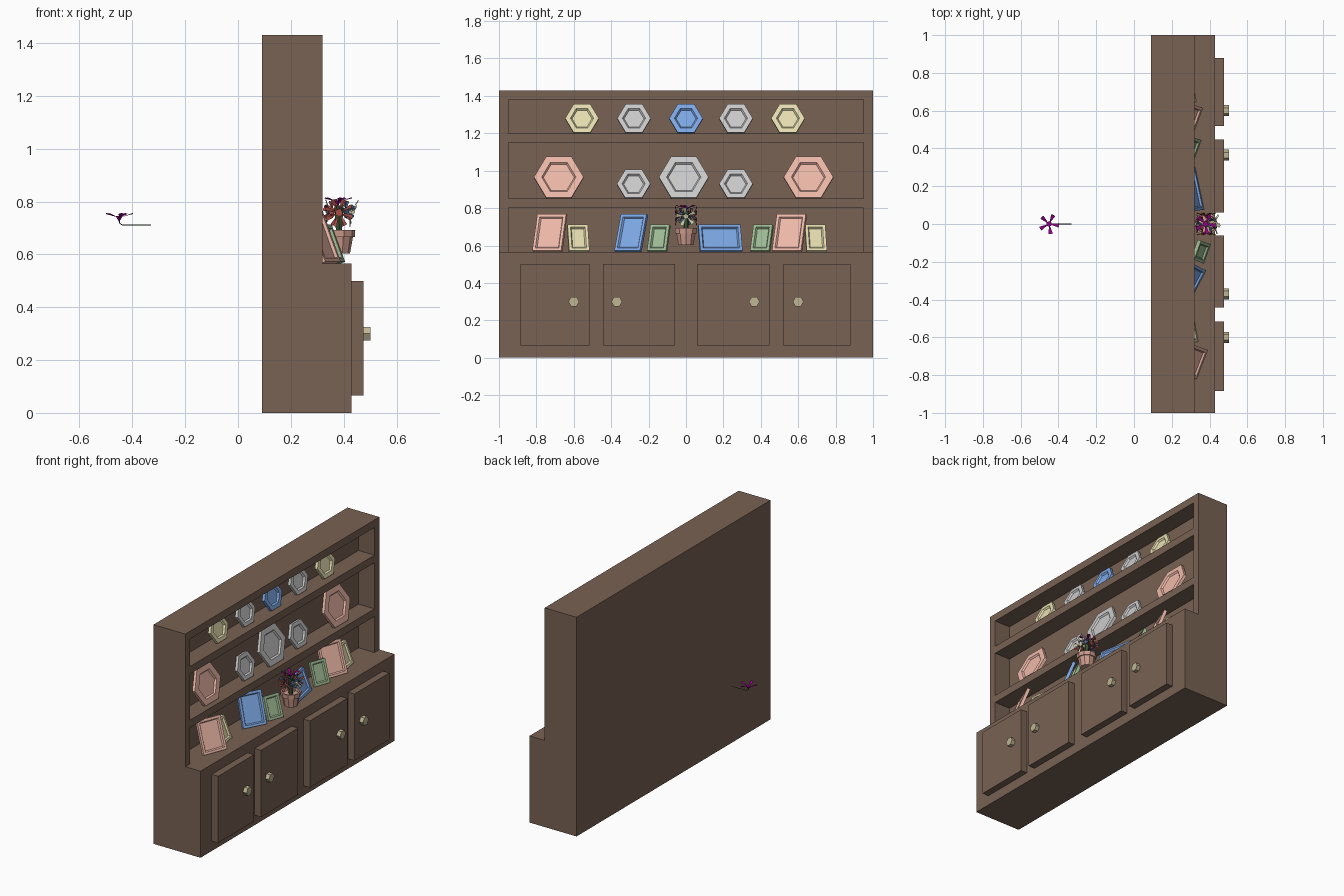
import bpy, bmesh, math
from mathutils import Matrix, Vector

if "Cube" in bpy.data.objects:
    bpy.data.objects.remove(bpy.data.objects["Cube"])

mats = {}


def paint(ob, rgb):
    if rgb is None:
        return ob
    if rgb not in mats:
        m = bpy.data.materials.new("paint_%d" % len(mats))
        m.diffuse_color = [(c / 255) ** 2.2 for c in rgb] + [1]
        m.use_nodes = True
        m.node_tree.nodes["Principled BSDF"].inputs["Base Color"].default_value = m.diffuse_color
        mats[rgb] = m
    ob.data.materials.append(mats[rgb])
    return ob


def finish(name, bm, rgb=None, matrix=None):
    if matrix:
        bm.transform(matrix)
    bmesh.ops.recalc_face_normals(bm, faces=bm.faces)
    me = bpy.data.meshes.new(name)
    bm.to_mesh(me)
    bm.free()
    ob = bpy.data.objects.new(name, me)
    bpy.context.collection.objects.link(ob)
    return paint(ob, rgb)


def prism(bm, ring, offset):
    """Extrude a closed ring of points; returns the far cap."""
    off = Vector(offset)
    a = [bm.verts.new(p) for p in ring]
    b = [bm.verts.new(Vector(p) + off) for p in ring]
    n = len(a)
    bm.faces.new(a[::-1])
    for i in range(n):
        bm.faces.new((a[i], a[(i + 1) % n], b[(i + 1) % n], b[i]))
    return bm.faces.new(b)


def box(name, x, y, z, rgb=None):
    bm = bmesh.new()
    ring = [(x[0], y[0], z[0]), (x[0], y[1], z[0]), (x[0], y[1], z[1]), (x[0], y[0], z[1])]
    prism(bm, ring, (x[1] - x[0], 0, 0))
    return finish(name, bm, rgb)


def leaning_tray(name, outline, thick, border, rgb, loc, tilt, yaw=0):
    """Slab facing +x with a bevelled recess, leaning back on its lower edge."""
    bm = bmesh.new()
    front = prism(bm, [(-thick, y, z) for y, z in outline], (thick, 0, 0))
    bmesh.ops.recalc_face_normals(bm, faces=bm.faces)
    bmesh.ops.inset_region(bm, faces=[front], thickness=border)
    bmesh.ops.inset_region(bm, faces=[front], thickness=0.009, depth=-0.01)
    tilt = math.radians(tilt)
    x, y, z = loc
    m = (Matrix.Translation((x, y, z + thick * math.sin(tilt)))
         @ Matrix.Rotation(math.radians(yaw), 4, 'Z') @ Matrix.Rotation(-tilt, 4, 'Y'))
    return finish(name, bm, rgb, m)


def hexagon(r, lift=0):
    return [(r * math.cos(i * math.pi / 3), r * math.sin(i * math.pi / 3) + lift) for i in range(6)]


WOOD, DARK_TAN = (120, 98, 84), (190, 180, 145)
SALMON, BLUE = (238, 184, 168), (125, 168, 230)
YELLOW, GREEN = (230, 222, 176), (156, 184, 146)
PURPLE, RED, CREAM, NAVY, LEAF = (140, 10, 130), (165, 78, 72), (225, 220, 180), (75, 95, 125), (60, 85, 55)

# Cabinet carcass: stepped side profile, with three shelf niches cut out
bm = bmesh.new()
prof = [(0.09, 0), (0.43, 0), (0.43, 0.565), (0.32, 0.565), (0.32, 1.43), (0.09, 1.43)]
prism(bm, [(x, -1, z) for x, z in prof], (0, 2, 0))
cabinet = finish("cabinet", bm, WOOD)
for z in ((0.565, 0.80), (0.85, 1.15), (1.20, 1.38)):
    cutter = box("niche_cutter", (0.205, 0.36), (-0.95, 0.95), z)
    mod = cabinet.modifiers.new("niche", 'BOOLEAN')
    mod.operation, mod.solver, mod.object = 'DIFFERENCE', 'EXACT', cutter
    bpy.context.view_layer.objects.active = cabinet
    bpy.ops.object.modifier_apply(modifier=mod.name)
    bpy.data.objects.remove(cutter)

# Doors and hexagonal knobs
for y0, y1, knob in ((-0.885, -0.515, -0.60), (-0.443, -0.06, -0.37), (0.06, 0.447, 0.365), (0.52, 0.88, 0.60)):
    box("door", (0.43, 0.476), (y0, y1), (0.065, 0.50), WOOD)
    bm = bmesh.new()
    prism(bm, [(0.476, knob + y, z) for y, z in hexagon(0.029, 0.30)], (0.026, 0, 0))
    finish("knob", bm, DARK_TAN)

# Hexagonal plates on the upper two shelves
for y, z, r, rgb in ((-0.556, 1.2, 0.09, YELLOW), (-0.278, 1.2, 0.09, None), (0, 1.2, 0.09, BLUE),
                     (0.267, 1.2, 0.09, None), (0.545, 1.2, 0.09, YELLOW),
                     (-0.68, 0.85, 0.133, SALMON), (-0.28, 0.85, 0.09, None), (-0.012, 0.85, 0.133, None),
                     (0.267, 0.85, 0.09, None), (0.655, 0.85, 0.133, SALMON)):
    leaning_tray("plate", hexagon(r, r * 0.866), 0.02, 0.31 * r, rgb,
                 (0.25 + 0.3 * r, y, z), 16)

# Picture frames leaning on the lowest shelf
for x, y, w, h, yaw, rgb in ((0.36, -0.745, 0.165, 0.21, -21, SALMON), (0.33, -0.57, 0.11, 0.15, 10, YELLOW),
                             (0.345, -0.315, 0.155, 0.21, -28, BLUE), (0.387, -0.158, 0.108, 0.15, -20, GREEN),
                             (0.347, 0.19, 0.23, 0.15, 12, BLUE), (0.337, 0.393, 0.108, 0.15, -20, GREEN),
                             (0.335, 0.537, 0.165, 0.21, -20, SALMON), (0.32, 0.70, 0.11, 0.15, 10, YELLOW)):
    outline = [(-w / 2, 0), (w / 2, 0), (w / 2, h), (-w / 2, h)]
    leaning_tray("picture_frame", outline, 0.02, 0.022, rgb, (x, y, 0.565), 21, yaw)

# Flower pot with rim and hollow top
bm = bmesh.new()
rings = []
for r, z in ((0.042, 0.603), (0.053, 0.665), (0.06, 0.665), (0.062, 0.693), (0.053, 0.693), (0.05, 0.675)):
    rings.append([bm.verts.new((0.382 + r * math.cos(i * math.pi / 5), r * math.sin(i * math.pi / 5), z))
                  for i in range(10)])
for a, b in zip(rings, rings[1:]):
    for i in range(10):
        j = (i + 1) % 10
        bm.faces.new((a[i], a[j], b[j], b[i]))
bm.faces.new(rings[0][::-1])
bm.faces.new(rings[-1])
finish("flower_pot", bm, (205, 155, 140))


def flower(name, loc, facing, rgb, r=0.053, n=5, turn=28):
    """Petals fanning out from a small cone, facing along the given direction."""
    bm = bmesh.new()
    for k in range(n):
        a = math.radians(turn) + k * math.tau / n
        spread = 1.1 / n
        pts = [(0.0, 0, -0.016), (r, -spread, -0.002), (r * 1.02, 0, 0.002), (r, spread, -0.002)]
        bm.faces.new([bm.verts.new((q * math.cos(a + d), q * math.sin(a + d), z)) for q, d, z in pts])
    bmesh.ops.create_cone(bm, cap_ends=True, segments=6, radius1=0.002, radius2=0.015, depth=0.02,
                          matrix=Matrix.Translation((0, 0, -0.02)))
    rot = Vector(facing).to_track_quat('Z', 'Y').to_matrix().to_4x4()
    return finish(name, bm, rgb, Matrix.Translation(loc) @ rot)


# Bouquet: flowers facing outwards around a centre
c = Vector((0.382, 0, 0.758))
flower("top_flower", (0.378, 0, 0.814), (0, 0, 1), PURPLE)
flower("side_flower", c + Vector((0.057, 0, -0.005)), (1, 0, -0.33), CREAM)
flower("side_flower", c + Vector((-0.05, 0, 0)), (-1, 0, 0), NAVY, 0.05)
for s in (-1, 1):
    flower("side_flower", c + Vector((0, s * 0.058, 0)), (0, s, 0), RED, n=8)
    for sx, rgb in ((-1, RED), (1, NAVY)):
        d = Vector((sx, s, 0.25)).normalized()
        flower("corner_flower", c + d * 0.05, d, rgb, 0.035)
bm = bmesh.new()
bmesh.ops.create_cone(bm, cap_ends=True, segments=6, radius1=0.012, radius2=0.02, depth=0.11,
                      matrix=Matrix.Translation((0.382, 0, 0.73)))
finish("stems", bm, LEAF)

# Loose flower behind the cabinet with a bent thin stem
flower("loose_flower", (-0.45, 0, 0.755), (0, 0, 1), PURPLE)
cu = bpy.data.curves.new("loose_stem", 'CURVE')
cu.dimensions, cu.bevel_depth, cu.bevel_resolution = '3D', 0.0018, 0
sp = cu.splines.new('POLY')
path = [(-0.45, 0, 0.728), (-0.447, 0, 0.717), (-0.437, 0, 0.711), (-0.33, 0, 0.711)]
sp.points.add(len(path) - 1)
for p, co in zip(sp.points, path):
    p.co = (*co, 1)
stem = bpy.data.objects.new("loose_stem", cu)
bpy.context.collection.objects.link(stem)
paint(stem, LEAF)
